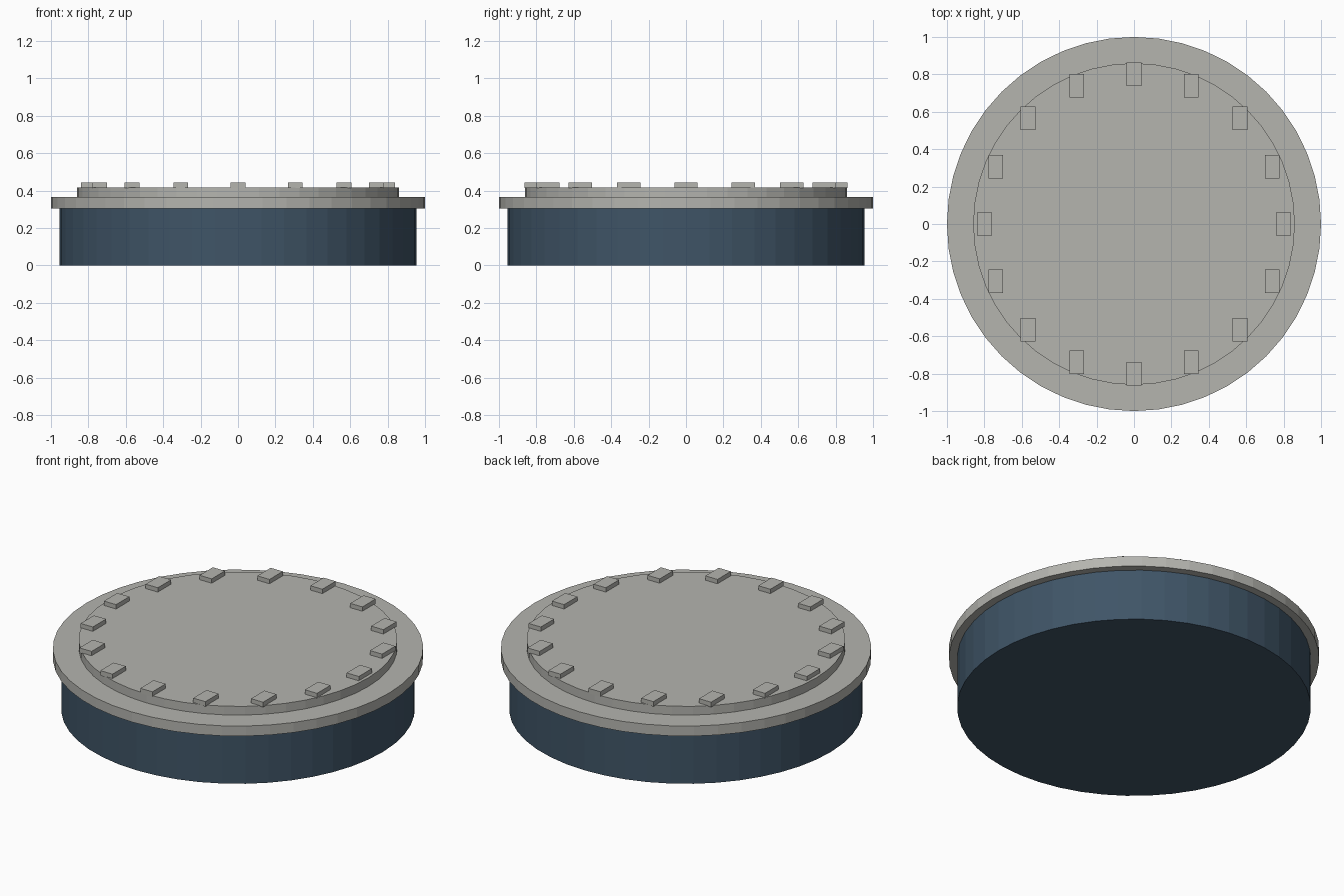
import bpy
import math

cube = bpy.data.objects.get("Cube")
if cube:
    bpy.data.objects.remove(cube, do_unlink=True)


def material(name, rgb):
    mat = bpy.data.materials.new(name)
    mat.use_nodes = True
    mat.diffuse_color = (*rgb, 1)
    mat.node_tree.nodes["Principled BSDF"].inputs["Base Color"].default_value = (*rgb, 1)
    return mat


grey = material("warm grey", (0.46, 0.46, 0.43))
blue = material("slate blue", (0.05, 0.09, 0.135))


def disc(name, radius, bottom, top, mat):
    bpy.ops.mesh.primitive_cylinder_add(
        vertices=48, radius=radius, depth=top - bottom, location=(0, 0, (bottom + top) / 2))
    obj = bpy.context.object
    obj.name = name
    obj.data.materials.append(mat)


# Stacked round body, rim and lid
disc("body", 0.955, 0, 0.305, blue)
disc("rim", 1.0, 0.305, 0.365, grey)
disc("lid", 0.86, 0.365, 0.417, grey)

# Ring of studs, all facing the same way
STUDS = 16
for i in range(STUDS):
    angle = math.tau * i / STUDS
    bpy.ops.mesh.primitive_cube_add(
        size=1, location=(0.8 * math.cos(angle), 0.8 * math.sin(angle), 0.428))
    stud = bpy.context.object
    stud.name = f"stud_{i + 1}"
    stud.scale = (0.08, 0.125, 0.03)
    stud.data.materials.append(grey)
